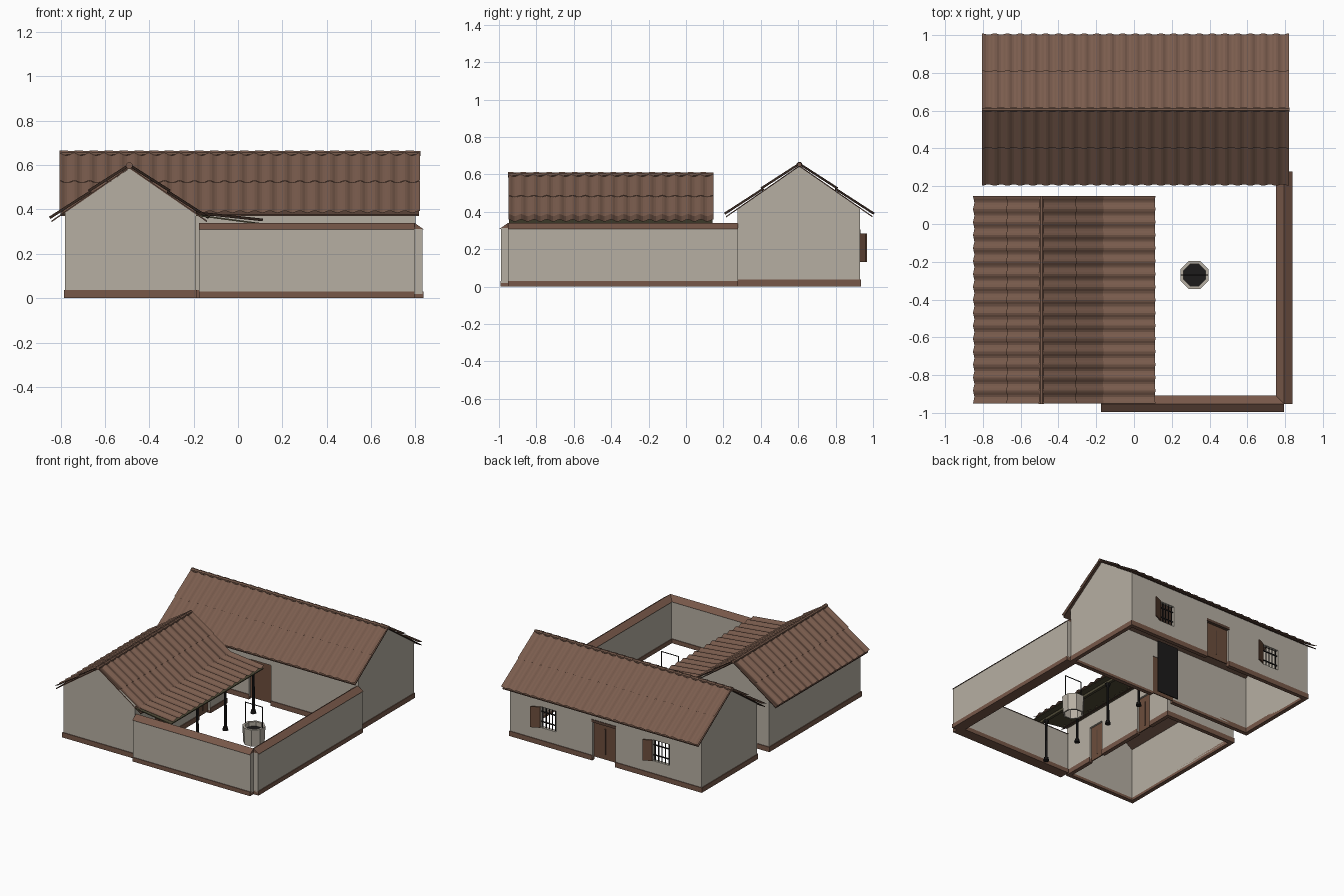
import bpy, bmesh, math
from mathutils import Vector

if "Cube" in bpy.data.objects:
    bpy.data.objects.remove(bpy.data.objects["Cube"])


def material(name, rgb):
    m = bpy.data.materials.new(name)
    m.diffuse_color = (*rgb, 1)
    m.use_nodes = True
    m.node_tree.nodes["Principled BSDF"].inputs["Base Color"].default_value = m.diffuse_color
    return m


PLASTER = material("plaster", (0.47, 0.43, 0.365))
TILE = material("roof tile", (0.195, 0.108, 0.075))
TRIM = material("base and coping brown", (0.185, 0.097, 0.066))
WOOD = material("door wood", (0.15, 0.075, 0.045))
DECK = material("roof underside", (0.10, 0.055, 0.038))
OLIVE = material("porch ceiling", (0.075, 0.066, 0.036))
IRON = material("dark iron", (0.012, 0.011, 0.011))


def make(name, verts, faces, mat, fix=True):
    me = bpy.data.meshes.new(name)
    me.from_pydata(verts, [], faces)
    if fix:
        bm = bmesh.new()
        bm.from_mesh(me)
        bmesh.ops.recalc_face_normals(bm, faces=bm.faces)
        bm.to_mesh(me)
        bm.free()
    me.materials.append(mat)
    ob = bpy.data.objects.new(name, me)
    bpy.context.collection.objects.link(ob)
    return ob


def at(axis, a, u, z):
    """Point at a along the running axis, u across it."""
    return (a, u, z) if axis == 'x' else (u, a, z)


def prism(name, axis, a0, a1, profile, mat):
    n = len(profile)
    v = [at(axis, a, u, z) for a in (a0, a1) for u, z in profile]
    f = [(i, (i + 1) % n, n + (i + 1) % n, n + i) for i in range(n)]
    return make(name, v, f + [tuple(range(n)), tuple(range(n, 2 * n))], mat)


def box(name, x0, x1, y0, y1, z0, z1, mat):
    return prism(name, 'x', x0, x1, [(y0, z0), (y1, z0), (y1, z1), (y0, z1)], mat)


def cylinder(name, p, q, r0, r1, mat, sides=8):
    p, q = Vector(p), Vector(q)
    rot = (q - p).to_track_quat('Z', 'Y').to_matrix()
    v = []
    for c, r in ((p, r0), (q, r1)):
        for i in range(sides):
            t = math.tau * (i + 0.5) / sides
            v.append(c + rot @ Vector((r * math.cos(t), r * math.sin(t), 0)))
    f = [(i, (i + 1) % sides, sides + (i + 1) % sides, sides + i) for i in range(sides)]
    return make(name, v, f + [tuple(range(sides)), tuple(range(sides, 2 * sides))], mat)


def cut(ob, cutters):
    for c in cutters:
        m = ob.modifiers.new("cut", 'BOOLEAN')
        m.operation, m.solver, m.object = 'DIFFERENCE', 'EXACT', c
        c.hide_render = True
        c.hide_set(True)


def tile_sheet(name, axis, a0, a1, low, high, amp=0.006, lift=0.008):
    """Corrugated row of tiles, its lower edge raised over the next row."""
    low, high = Vector(low), Vector(high)
    d = (high - low).normalized()
    nrm = Vector((-d.y, d.x)) if d.x > 0 else Vector((d.y, -d.x))
    waves = round((a1 - a0) / 0.068)
    cols = waves * 6
    v, f = [], []
    for i in range(cols + 1):
        a = a0 + (a1 - a0) * i / cols
        h = amp * (1 + math.cos(math.tau * waves * i / cols))
        for t in (0, 1):
            p = low.lerp(high, t) + nrm * (h + lift * (1 - t) + 0.001)
            v.append(at(axis, a, p.x, p.y))
    for i in range(cols):
        q = (2 * i, 2 * i + 1, 2 * i + 3, 2 * i + 2)
        n = (Vector(v[q[1]]) - Vector(v[q[0]])).cross(Vector(v[q[3]]) - Vector(v[q[0]]))
        f.append(q if n.z > 0 else q[::-1])
    return make(name, v, f, TILE, False)


def roof_slope(name, axis, a0, a1, low, high, rows=2, under=DECK):
    (u0, z0), (u1, z1) = low, high
    prism(name + "_deck", axis, a0 + .004, a1 - .004,
          [(u0, z0), (u1, z1), (u1, z1 - .007), (u0, z0 - .007)], under)
    for r in range(rows):
        s, t = r / rows, min(1, (r + 1.04) / rows)
        tile_sheet(f"{name}_tiles_{r}", axis, a0, a1,
                   (u0 + (u1 - u0) * s, z0 + (z1 - z0) * s),
                   (u0 + (u1 - u0) * t, z0 + (z1 - z0) * t))


def ridge(name, axis, a0, a1, u, z, n):
    step = (a1 - a0) / n
    for i in range(n):
        a = a0 + i * step
        cylinder(f"{name}_{i}", at(axis, a, u, z), at(axis, a + step, u, z), .016, .012, TILE)


def house(name, axis, a0, a1, u0, u1, eave, peak, holes):
    """Hollow gabled walls with a brown base band; holes are cutter bounds."""
    t, mid = 0.025, (u0 + u1) / 2
    walls = prism(name + "_walls", axis, a0, a1,
                  [(u0, 0.02), (u1, 0.02), (u1, eave), (mid, peak), (u0, eave)], PLASTER)
    e = 0.005
    base = prism(name + "_base", axis, a0 - e, a1 + e,
                 [(u0 - e, 0), (u1 + e, 0), (u1 + e, .037), (u0 - e, .037)], TRIM)
    inner = prism(name + "_room_cutter", axis, a0 + t, a1 - t,
                  [(u0 + t, -1), (u1 - t, -1), (u1 - t, 1), (u0 + t, 1)], PLASTER)
    cutters = [inner] + [box(f"{name}_opening_cutter_{i}", *h, PLASTER) for i, h in enumerate(holes)]
    cut(walls, cutters)
    cut(base, cutters)


# Main house across the back
house("main_house", 'x', -.78, .80, .275, .93, .418, .645,
      [(-.07, .12, .85, 1, -.1, .30), (-.10, .08, .2, .345, -.1, .30),
       (.42, .55, .85, 1, .13, .285), (-.515, -.375, .85, 1, .13, .285)])
for side, u in (("front", .215), ("back", .997)):
    roof_slope("main_roof_" + side, 'x', -.805, .82, (u, .377), (.606, .648))
ridge("main_ridge_tile", 'x', -.805, .822, .606, .652, 24)

# Side wing along the left
house("wing", 'y', -.945, .135, -.78, -.19, .385, .588,
      [(-.3, -.1, -.70, -.57, -.1, .27), (-.3, -.1, -.19, -.06, -.1, .27)])
for side, u in (("outer", -.84), ("court", -.14)):
    roof_slope("wing_roof_" + side, 'y', -.95, .147, (u, .35), (-.49, .592))
ridge("wing_ridge_tile", 'y', -.953, .147, -.49, .598, 16)

# Porch roof on posts
roof_slope("porch_roof", 'y', -.95, .147, (.11, .338), (-.19, .378), rows=1, under=OLIVE)
box("porch_beam", .04, .06, -.94, .14, .318, .337, OLIVE)
for i, y in enumerate((-.88, -.55, -.22, .11)):
    cylinder(f"post_{i}", (.05, y, 0), (.05, y, .32), .010, .009, IRON)
    cylinder(f"post_foot_{i}", (.05, y, 0), (.05, y, .025), .021, .015, IRON)
    cylinder(f"post_cap_{i}", (.05, y, .29), (.05, y, .32), .010, .02, IRON)

# Doors
box("back_door", -.07, .12, .905, .912, .022, .30, WOOD)
box("back_door_lintel", -.075, .125, .91, .934, .285, .305, DECK)
box("back_door_strip", .022, .03, .912, .917, .06, .25, DECK)
box("front_door", -.10, .08, .29, .297, .01, .30, WOOD)
box("inner_dark_panel", -.10, .08, .345, .352, .0, .40, IRON)
for i, y in enumerate((-.70, -.19)):
    box(f"wing_door_{i}", -.212, -.204, y, y + .13, .01, .27, WOOD)
    box(f"wing_door_strip_{i}", -.204, -.20, y + .062, y + .068, .04, .23, DECK)

# Barred windows, each with one open shutter
for i, (x0, x1) in enumerate(((.42, .55), (-.515, -.375))):
    for k in range(5):
        x = x0 + (x1 - x0) * (k + .5) / 5
        cylinder(f"window_{i}_bar_{k}", (x, .917, .13), (x, .917, .285), .004, .004, IRON, 6)
    for k, z in enumerate((.17, .245)):
        box(f"window_{i}_rail_{k}", x0, x1, .914, .92, z - .004, z + .004, IRON)
    s = prism(f"window_{i}_shutter", 'y', 0, .008, [(0, .13), (.068, .13), (.068, .285), (0, .285)], WOOD)
    s.location = (x1, .931, 0)
    s.rotation_euler.z = math.radians(25)

# Courtyard walls with pitched coping
for name, axis, a0, a1, c in (("front_yard_wall", 'x', -.175, .795, -.952),
                              ("side_yard_wall", 'y', -.952, .278, .795)):
    def band(part, w, z0, z1, mat):
        prism(f"{name}_{part}", axis, a0, a1, [(c - w, z0), (c + w, z0), (c + w, z1), (c - w, z1)], mat)
    band("body", .036, .02, .312, PLASTER)
    band("base", .041, 0, .031, TRIM)
    prism(name + "_coping", axis, a0, a1, [(c - .044, .309), (c + .044, .309), (c, .34)], TRIM)

# Well: eight-sided ring, dark water and bucket frame
wx, wy = .32, -.27
shaft = cylinder("well_ring", (wx, wy, 0), (wx, wy, .125), .074, .08, PLASTER)
cut(shaft, [cylinder("well_cutter", (wx, wy, -.1), (wx, wy, .2), .062, .062, PLASTER)])
cylinder("well_water", (wx, wy, .088), (wx, wy, .093), .063, .063, IRON)
for s in (-1, 1):
    cylinder(f"well_frame_{s}", (wx + s * .07, wy, .11), (wx + s * .07, wy, .28), .0035, .0035, IRON, 6)
cylinder("well_crossbar", (wx - .073, wy, .28), (wx + .073, wy, .28), .0035, .0035, IRON, 6)
